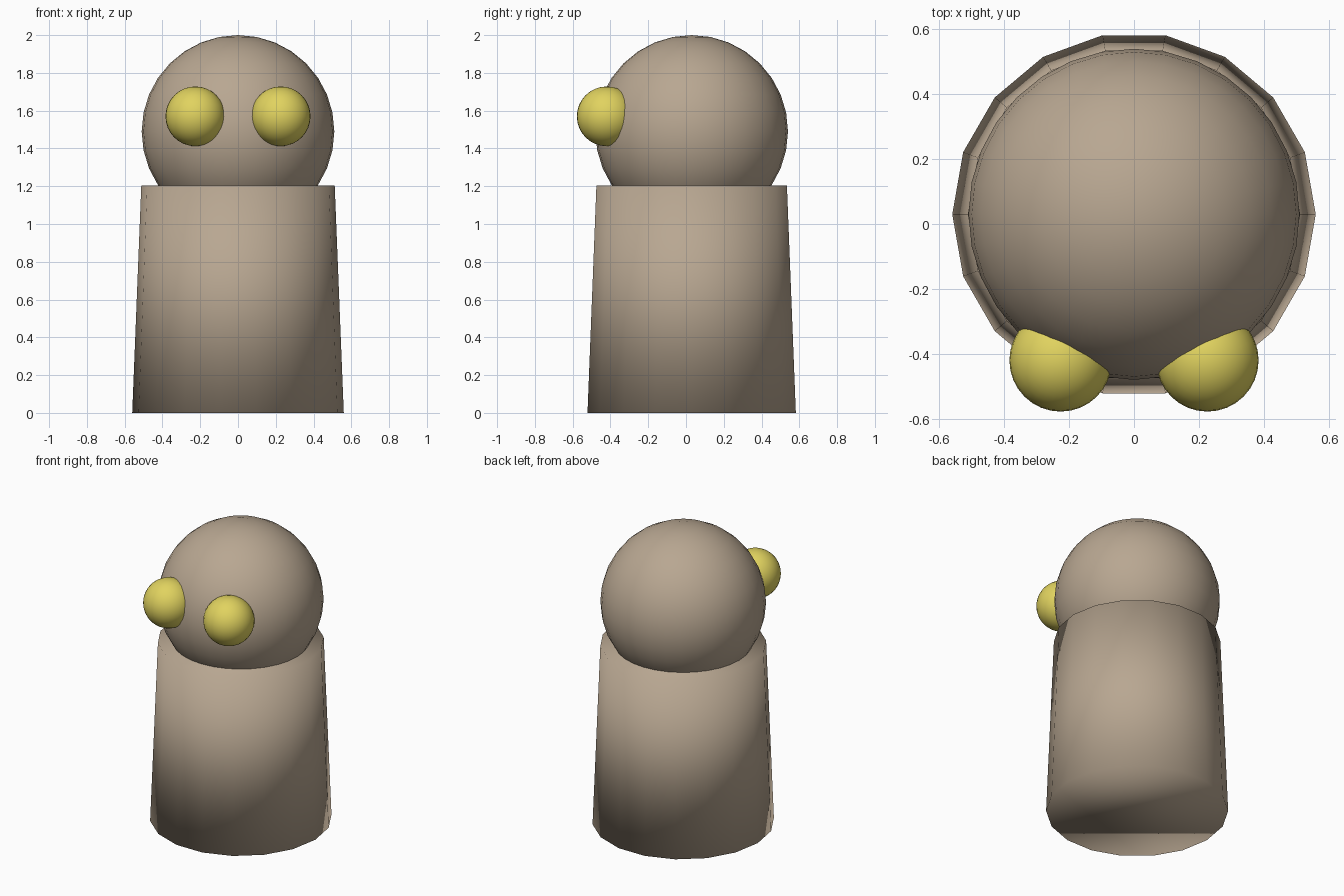
import bpy

cube = bpy.data.objects.get("Cube")
if cube:
    bpy.data.objects.remove(cube, do_unlink=True)


def make_material(name, rgb):
    mat = bpy.data.materials.new(name)
    mat.use_nodes = True
    colour = (*rgb, 1)
    mat.diffuse_color = colour
    mat.node_tree.nodes["Principled BSDF"].inputs["Base Color"].default_value = colour
    return mat


def finish(name, mat):
    obj = bpy.context.object
    obj.name = name
    obj.data.name = name
    obj.data.materials.append(mat)
    bpy.ops.object.shade_smooth()
    return obj


def ball(name, mat, radius, location):
    bpy.ops.mesh.primitive_uv_sphere_add(
        segments=32, ring_count=16, radius=radius, location=location)
    return finish(name, mat)


tan = make_material("tan", (0.48, 0.385, 0.285))
yellow = make_material("yellow", (0.75, 0.65, 0.115))

CENTRE_Y = 0.03
BODY_HEIGHT = 1.205

# Tapered eighteen-sided body, smooth over the rims
bpy.ops.mesh.primitive_cone_add(
    vertices=18, radius1=0.56, radius2=0.512, depth=BODY_HEIGHT,
    location=(0, CENTRE_Y, BODY_HEIGHT / 2), rotation=(0, 0, 1.5707963))
finish("body", tan)

# Round head sunk into the body
ball("head", tan, 0.51, (0, CENTRE_Y, 1.49))

# Bulging eyes
for side, x in (("left", 1), ("right", -1)):
    ball(side + "_eye", yellow, 0.158, (x * 0.226, -0.42, 1.57))
